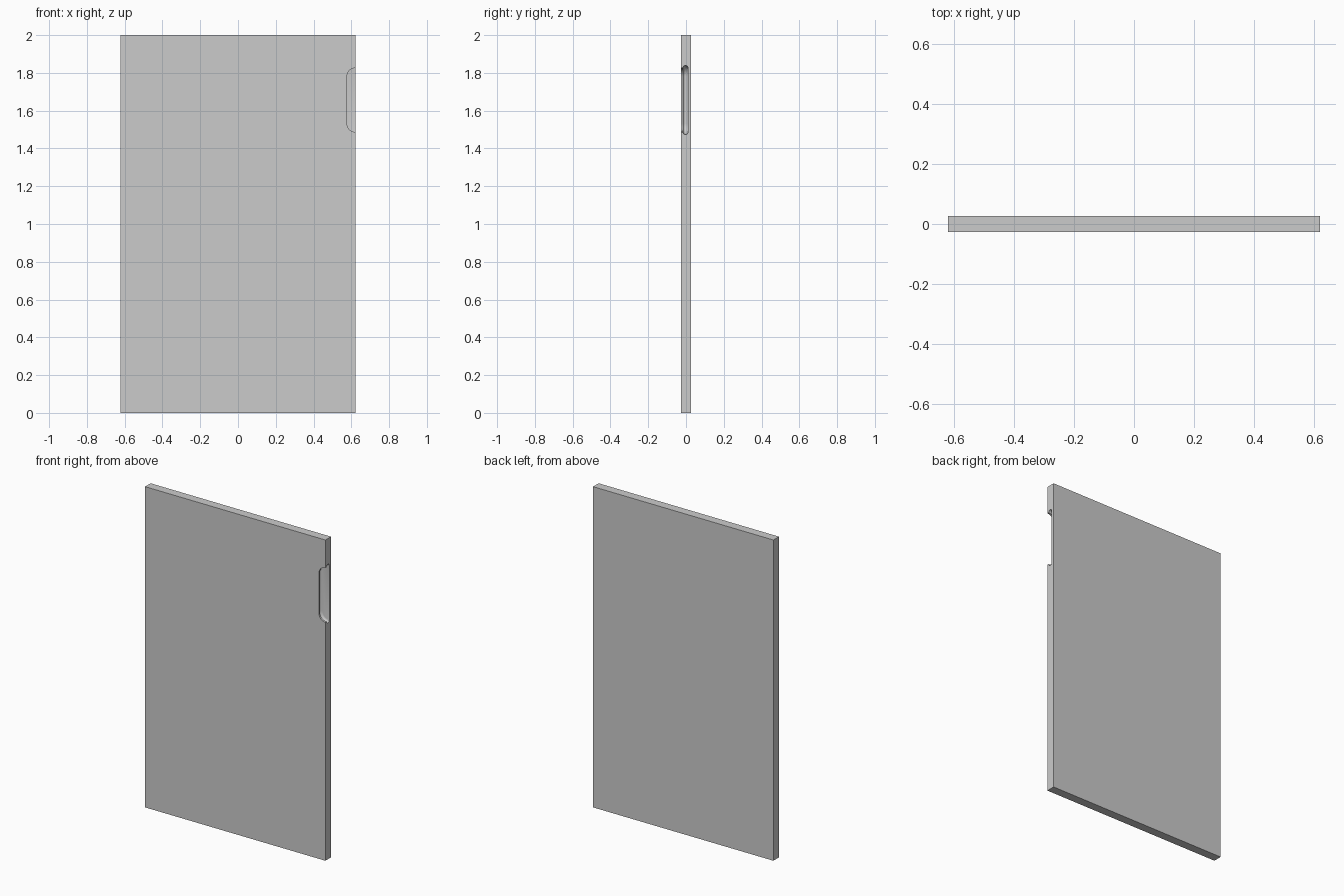
import bpy, bmesh
from math import sin, cos, pi

if "Cube" in bpy.data.objects:
    bpy.data.objects.remove(bpy.data.objects["Cube"])

W, T, H = 1.244, 0.055, 2.0          # panel width, thickness, height
Z_LOW, Z_HIGH, R = 1.532, 1.781, 0.045  # grip corner centres and radius


def new_object(name, bm):
    bmesh.ops.recalc_face_normals(bm, faces=bm.faces)
    mesh = bpy.data.meshes.new(name)
    bm.to_mesh(mesh)
    bm.free()
    obj = bpy.data.objects.new(name, mesh)
    bpy.context.collection.objects.link(obj)
    return obj


# Door panel
bm = bmesh.new()
bmesh.ops.create_cube(bm, size=1)
for v in bm.verts:
    v.co = (v.co.x * W, v.co.y * T, (v.co.z + 0.5) * H)
panel = new_object("door_panel", bm)


# Outline of the grip recess, open past the right edge
def outline(offset, steps=10):
    r, x = R + offset, W / 2
    arc = [pi / 2 * i / steps for i in range(steps + 1)]
    pts = [(x + 0.1, Z_HIGH + r)]
    pts += [(x - r * sin(a), Z_HIGH + r * cos(a)) for a in arc]
    pts += [(x - r * cos(a), Z_LOW - r * sin(a)) for a in arc]
    return pts + [(x + 0.1, Z_LOW - r)]


# Recess depth profile: straight lip, then a half-round undercut
groove, groove_y = 0.0135, -0.0025
levels = [(-0.05, 0.0)]
levels += [(groove_y - groove * cos(pi * i / 10), groove * sin(pi * i / 10))
           for i in range(11)]

# Loft the recess cutter
bm = bmesh.new()
rings = [[bm.verts.new((x, y, z)) for x, z in outline(o)] for y, o in levels]
for a, b in zip(rings, rings[1:]):
    for i in range(len(a)):
        j = (i + 1) % len(a)
        bm.faces.new((a[i], a[j], b[j], b[i]))
bm.faces.new(rings[0])
bm.faces.new(rings[-1])
cutter = new_object("grip_cutter", bm)

# Cut the finger grip and remove the cutter
mod = panel.modifiers.new("finger_grip", 'BOOLEAN')
mod.operation = 'DIFFERENCE'
mod.solver = 'EXACT'
mod.object = cutter
bpy.context.view_layer.objects.active = panel
panel.select_set(True)
bpy.ops.object.modifier_apply(modifier=mod.name)
bpy.data.objects.remove(cutter)
bpy.ops.object.shade_smooth_by_angle()
